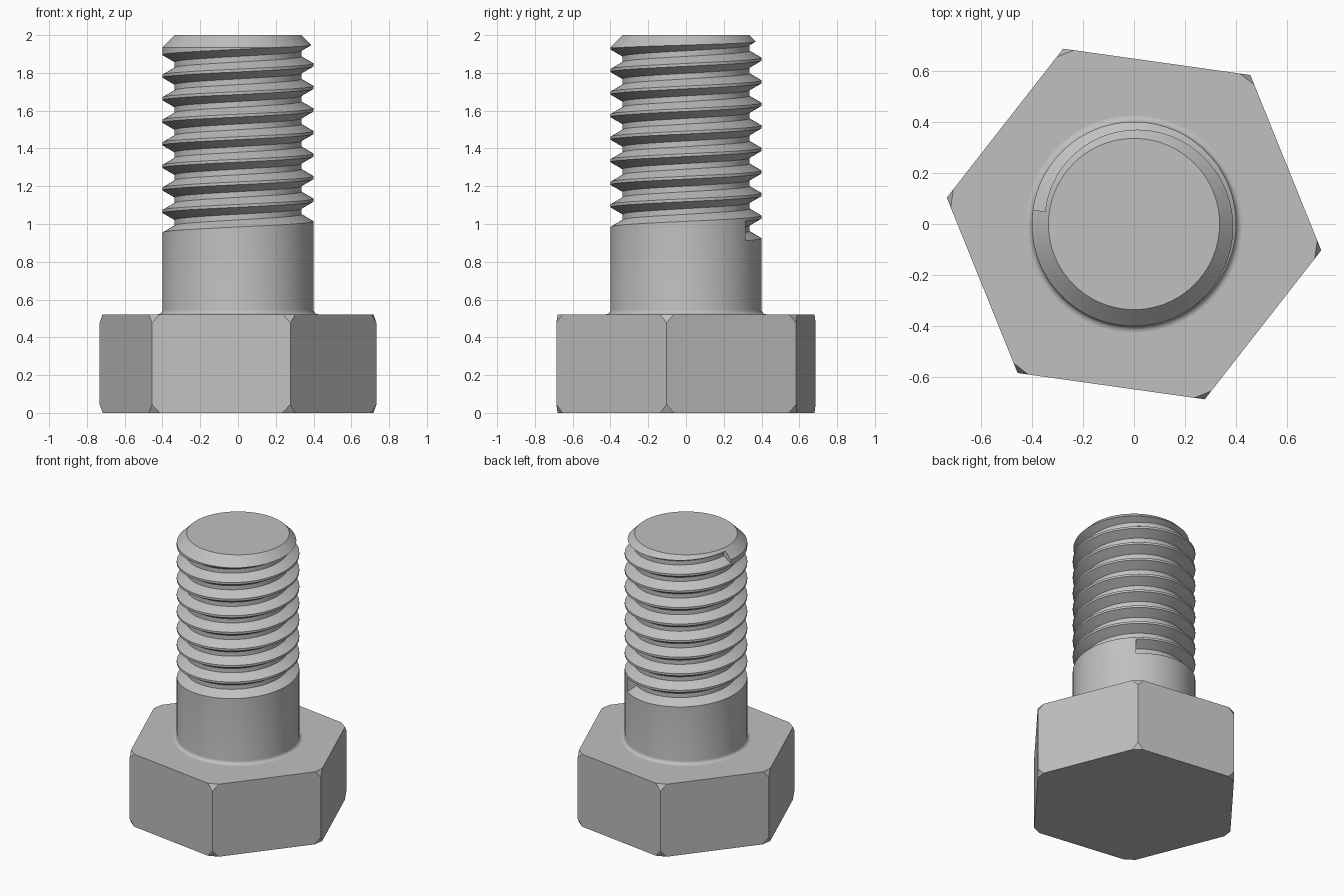
import bpy, bmesh
from math import sin, cos, pi, radians
from mathutils import Vector

if "Cube" in bpy.data.objects:
    bpy.data.objects.remove(bpy.data.objects["Cube"])

SEGMENTS = 96
STEP = 2 * pi / SEGMENTS
HEAD_TOP = 0.522
HEAD_RADIUS = 0.74
TURN = radians(-8)
SHANK = 0.4
ROOT = 0.336
PITCH = 0.1194

steel = bpy.data.materials.new("steel_grey")
steel.use_nodes = True
steel.diffuse_color = (0.53, 0.53, 0.53, 1)
steel.node_tree.nodes["Principled BSDF"].inputs["Base Color"].default_value = steel.diffuse_color


def make_object(name, bm):
    bmesh.ops.recalc_face_normals(bm, faces=bm.faces[:])
    mesh = bpy.data.meshes.new(name)
    bm.to_mesh(mesh)
    bm.free()
    mesh.materials.append(steel)
    obj = bpy.data.objects.new(name, mesh)
    bpy.context.collection.objects.link(obj)
    return obj


def loft(name, rings):
    """Skin a row of closed rings and cap both ends."""
    bm = bmesh.new()
    loops = [[bm.verts.new(p) for p in ring] for ring in rings]
    for a, b in zip(loops, loops[1:]):
        for i in range(len(a)):
            j = (i + 1) % len(a)
            bm.faces.new((a[i], a[j], b[j], b[i]))
    bm.faces.new(loops[0])
    bm.faces.new(loops[-1])
    return make_object(name, bm)


def polar(radius, angle, z):
    return Vector((radius * cos(angle), radius * sin(angle), z))


# Hexagonal head with small flat cuts on every corner
bm = bmesh.new()
base = bm.faces.new([bm.verts.new(polar(HEAD_RADIUS, TURN + i * pi / 3, 0)) for i in range(6)])
side = bmesh.ops.extrude_face_region(bm, geom=[base])
bmesh.ops.translate(bm, vec=(0, 0, HEAD_TOP),
                    verts=[g for g in side["geom"] if isinstance(g, bmesh.types.BMVert)])
INSET, DROP = 0.021, 0.045
for i in range(6):
    angle = TURN + i * pi / 3
    for z, up in ((0, -1), (HEAD_TOP, 1)):
        cut = bmesh.ops.bisect_plane(
            bm, geom=bm.verts[:] + bm.edges[:] + bm.faces[:], dist=1e-6,
            plane_co=polar(HEAD_RADIUS - INSET, angle, z),
            plane_no=polar(DROP, angle, up * INSET), clear_outer=True)
        rim = [g for g in cut["geom_cut"] if isinstance(g, bmesh.types.BMEdge)]
        bmesh.ops.holes_fill(bm, edges=rim, sides=0)
make_object("hex_head", bm)

# Shank: neck fillet, plain cylinder and chamfered tip
FILLET = 0.024
profile = [(SHANK + FILLET, HEAD_TOP - 0.03)]
for i in range(6):
    a = i * pi / 10
    profile.append((SHANK + FILLET * (1 - sin(a)), HEAD_TOP + FILLET * (1 - cos(a))))
profile += [(SHANK, 1.935), (0.335, 2.0)]
shank = loft("threaded_shank",
             [[polar(r, (i + 0.5) * STEP + TURN, z) for i in range(SEGMENTS)] for r, z in profile])

# Helical groove cutter, one third of a turn past eight turns
START = TURN + pi / 3
OUT = 0.01
flare = OUT * PITCH * 5 / 16 / (SHANK - ROOT)
section = [(SHANK + OUT, -flare), (ROOT, PITCH * 5 / 16),
           (ROOT, PITCH * 9 / 16), (SHANK + OUT, PITCH * 7 / 8 + flare)]
rings = []
for k in range(SEGMENTS * 25 // 3 + 1):
    z = 0.912 + PITCH * k / SEGMENTS
    rings.append([polar(r, START + k * STEP, z + dz) for r, dz in section])
cutter = loft("groove_cutter", rings)
cutter.hide_render = True

# Cut the thread, then drop the cutter
mod = shank.modifiers.new("thread", 'BOOLEAN')
mod.operation = 'DIFFERENCE'
mod.solver = 'EXACT'
mod.object = cutter
bpy.ops.object.select_all(action='DESELECT')
bpy.context.view_layer.objects.active = shank
shank.select_set(True)
bpy.ops.object.modifier_apply(modifier=mod.name)
bpy.data.objects.remove(cutter)
bpy.ops.object.shade_smooth_by_angle(angle=radians(25))
